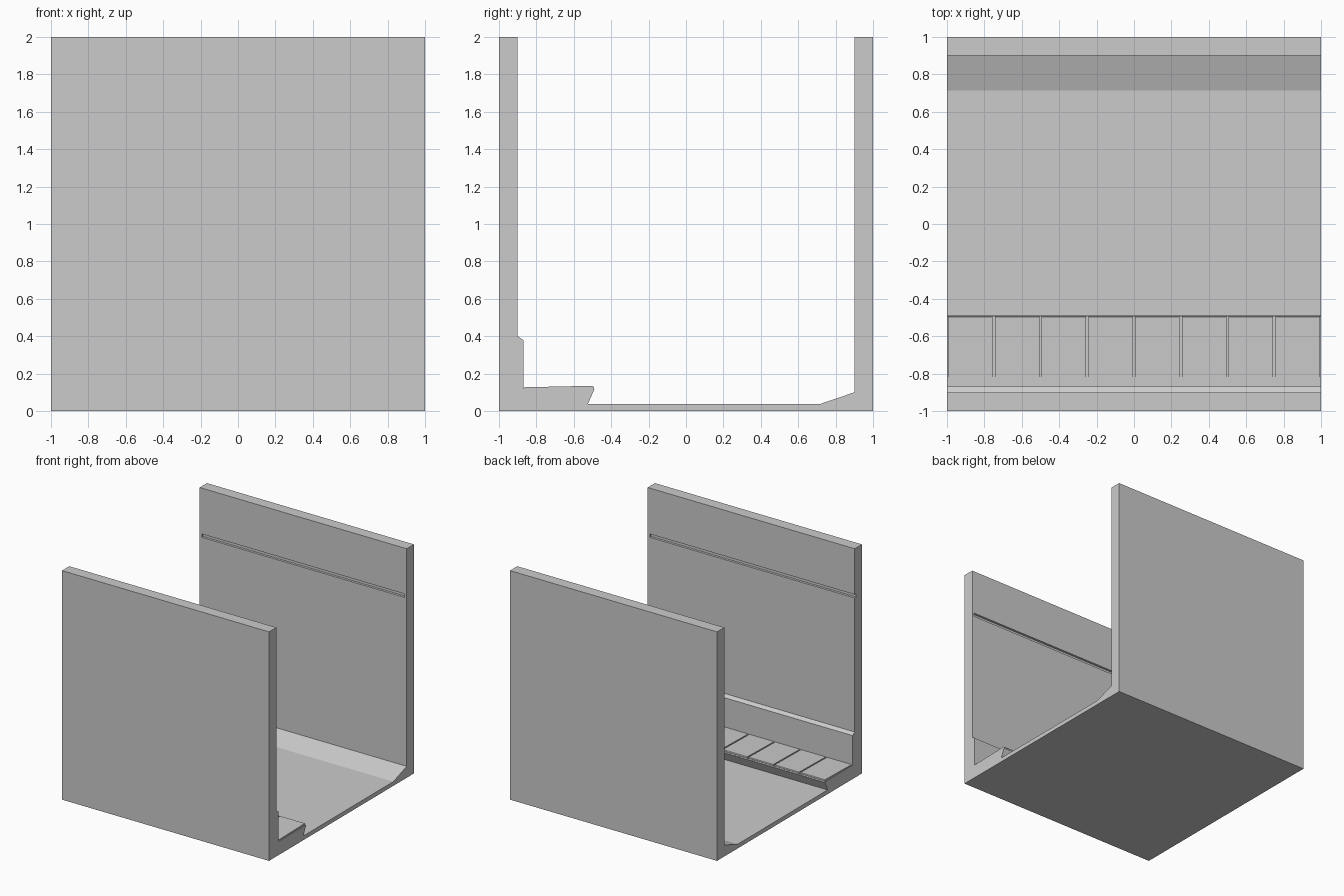
import bpy, bmesh

if "Cube" in bpy.data.objects:
    bpy.data.objects.remove(bpy.data.objects["Cube"])


def extrude_profile(name, pts, x0, x1):
    """Extrude a closed (y, z) profile along x."""
    bm = bmesh.new()
    face = bm.faces.new([bm.verts.new((x0, y, z)) for y, z in pts])
    ext = bmesh.ops.extrude_face_region(bm, geom=[face])
    moved = [v for v in ext["geom"] if isinstance(v, bmesh.types.BMVert)]
    bmesh.ops.translate(bm, verts=moved, vec=(x1 - x0, 0, 0))
    bmesh.ops.recalc_face_normals(bm, faces=bm.faces)
    mesh = bpy.data.meshes.new(name)
    bm.to_mesh(mesh)
    bm.free()
    obj = bpy.data.objects.new(name, mesh)
    bpy.context.collection.objects.link(obj)
    return obj


def box_profile(y0, y1, z0, z1):
    return [(y0, z0), (y1, z0), (y1, z1), (y0, z1)]


def cut(obj, cutter):
    mod = obj.modifiers.new("groove", "BOOLEAN")
    mod.operation = "DIFFERENCE"
    mod.solver = "EXACT"
    mod.object = cutter
    bpy.context.view_layer.objects.active = obj
    bpy.ops.object.modifier_apply(modifier=mod.name)
    bpy.data.objects.remove(cutter)


# Corridor shell: both walls, floor, raised walkway and sloped kerb
shell = extrude_profile("corridor_shell", [
    (-1, 0), (1, 0), (1, 2), (0.9, 2), (0.9, 0.1), (0.715, 0.037),
    (-0.525, 0.037), (-0.49, 0.115), (-0.492, 0.12), (-0.87, 0.12),
    (-0.87, 0.38), (-0.9, 0.4), (-0.9, 2), (-1, 2)], -1, 1)

# Long thin grooves recessed into the inner wall faces
cut(shell, extrude_profile("back_groove_cutter", box_profile(0.88, 0.92, 1.57, 1.6), -0.98, 0.98))
cut(shell, extrude_profile("front_groove_cutter", box_profile(-0.92, -0.88, 1.57, 1.6), -1.1, 0.98))

# Paving slabs along the walkway, with narrow gaps
slab = [(-0.868, 0.115), (-0.493, 0.115), (-0.493, 0.129), (-0.498, 0.135),
        (-0.866, 0.127)]
for i in range(8):
    x0 = -1 + 0.25 * i
    extrude_profile(f"walkway_slab_{i + 1}", slab, x0 + 0.006, x0 + 0.244)
